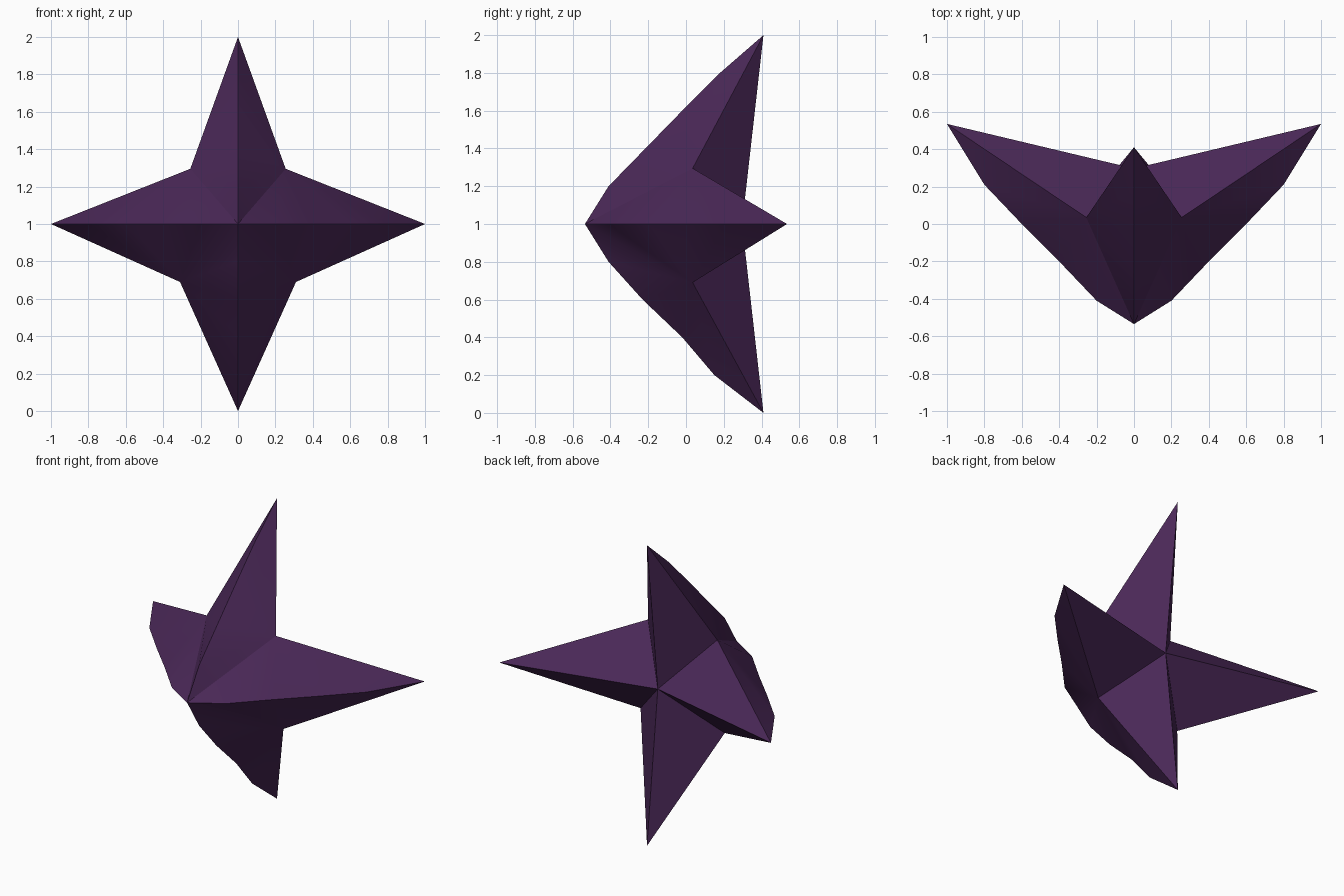
import bpy, bmesh
from mathutils import Vector

if "Cube" in bpy.data.objects:
    bpy.data.objects.remove(bpy.data.objects["Cube"])

# Front ridge depth at 0, 0.2 ... 1.0 out from the centre, for each arm
side = [-0.535, -0.41, -0.20, 0.0, 0.21, 0.535]
top = [-0.535, -0.41, -0.215, -0.02, 0.18, 0.41]
bottom = [-0.535, -0.41, -0.23, -0.02, 0.15, 0.41]
# direction (x, z), ridge depths, and the notch that follows the arm (clockwise)
arms = [
    ((0, 1), top, (0.255, 0.035, 1.295)),
    ((1, 0), side, (0.31, 0.035, 0.69)),
    ((0, -1), bottom, (-0.31, 0.035, 0.69)),
    ((-1, 0), side, (-0.255, 0.035, 1.295)),
]

bm = bmesh.new()
front = bm.verts.new((0, -0.535, 1))
back = bm.verts.new((0, 0.297, 1))
notches = [bm.verts.new(a[2]) for a in arms]

# Each arm: two fans from the front ridge to the notches, two flat back faces
for i, ((dx, dz), depths, _) in enumerate(arms):
    ridge = [front]
    for k in range(1, 6):
        d = k * 0.2
        ridge.append(bm.verts.new((dx * d, depths[k], 1 + dz * d)))
    for notch in (notches[i], notches[i - 1]):
        for a, b in zip(ridge, ridge[1:]):
            bm.faces.new((a, b, notch))
        bm.faces.new((back, ridge[-1], notch))
bmesh.ops.recalc_face_normals(bm, faces=bm.faces)

mesh = bpy.data.meshes.new("bent_star")
bm.to_mesh(mesh)
bm.free()
star = bpy.data.objects.new("bent_star", mesh)
bpy.context.collection.objects.link(star)

# Single dark purple colour
mat = bpy.data.materials.new("dark purple")
mat.diffuse_color = (0.068, 0.021, 0.095, 1)
mat.use_nodes = True
mat.node_tree.nodes["Principled BSDF"].inputs["Base Color"].default_value = mat.diffuse_color
mesh.materials.append(mat)

bpy.context.view_layer.objects.active = star
star.select_set(True)
bpy.ops.object.shade_smooth_by_angle(angle=0.52)
